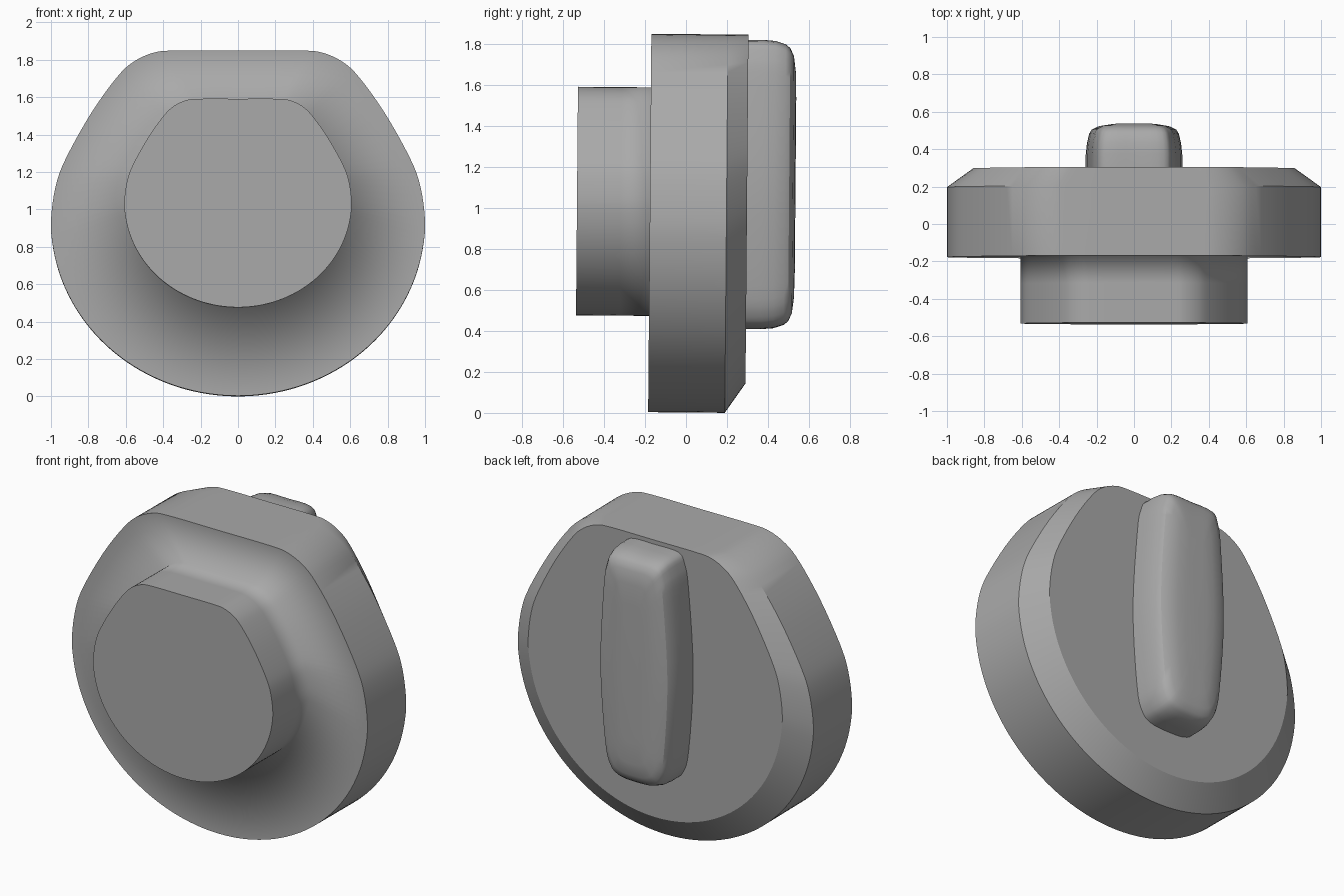
import bpy, bmesh, math
from mathutils import Matrix, Vector

cube = bpy.data.objects.get("Cube")
if cube:
    bpy.data.objects.remove(cube, do_unlink=True)

grey = bpy.data.materials.new("plain grey")
grey.use_nodes = True
COLOUR = (0.4, 0.4, 0.4, 1)
grey.diffuse_color = COLOUR
grey.node_tree.nodes["Principled BSDF"].inputs["Base Color"].default_value = COLOUR

PIVOT = Vector((0, 0, 0.92))
TILT = (Matrix.Translation(PIVOT + Vector((0, 0, 0.002)))
        @ Matrix.Rotation(-0.0085, 4, "X") @ Matrix.Translation(-PIVOT))


def mirrored(half):
    """Close a right-hand half outline whose ends lie on x = 0."""
    return half + [(-x, z) for x, z in reversed(half[1:-1])]


def smooth_loop(points, steps=4):
    """Round a closed outline with a Catmull-Rom spline."""
    pts = [Vector(p) for p in points]
    n, out = len(pts), []
    for i in range(n):
        a, b, c, d = (pts[(i + k) % n] for k in (-1, 0, 1, 2))
        for s in range(steps):
            t = s / steps
            out.append(0.5 * (2 * b + (c - a) * t + (2 * a - 5 * b + 4 * c - d) * t * t
                              + (3 * b - a - 3 * c + d) * t ** 3))
    return out


def loft(name, outline, layers, anchor, blend=None):
    """Stack scaled outlines along y; layers are (y, x scale, z scale, z shift)."""
    bm = bmesh.new()
    rings = [[bm.verts.new((p.x * sx, y, anchor + (p.y - anchor) * sz + dz)) for p in outline]
             for y, sx, sz, dz in layers]
    for lower, upper in zip(rings, rings[1:]):
        for i in range(len(outline)):
            j = (i + 1) % len(outline)
            bm.faces.new((lower[i], lower[j], upper[j], upper[i]))
    bm.faces.new(rings[0])
    bm.faces.new(rings[-1])
    bmesh.ops.recalc_face_normals(bm, faces=bm.faces)
    # crisp edges everywhere except on the softly blended ring
    soft = set(rings[blend]) if blend is not None else set()
    for face in bm.faces:
        face.smooth = True
    for edge in bm.edges:
        on_blend = all(v in soft for v in edge.verts)
        edge.smooth = on_blend or edge.calc_face_angle(0) < math.radians(32)
    bm.transform(TILT)
    mesh = bpy.data.meshes.new(name)
    bm.to_mesh(mesh)
    bm.free()
    mesh.materials.append(grey)
    obj = bpy.data.objects.new(name, mesh)
    bpy.context.collection.objects.link(obj)
    return obj


# Dial outline: half ellipse below, flat-topped curve above
lower = [(math.sin(a), 0.935 - 0.935 * math.cos(a))
         for a in (math.pi / 2 * k / 10 for k in range(11))]
upper = [(0.975, 1.12), (0.92, 1.27), (0.786, 1.51), (0.65, 1.70), (0.56, 1.785),
         (0.45, 1.835), (0.33, 1.846), (0, 1.846)]
dial_outline = smooth_loop(mirrored(lower + upper))

# Front boss, plate, rim and rear chamfer
loft("dial_body", dial_outline, [
    (-0.533, 0.608, 0.604, 0.47),
    (-0.32, 0.608, 0.604, 0.47),
    (-0.177, 0.608, 0.604, 0.47),
    (-0.177, 1, 1, 0),
    (0.197, 1, 1, 0),
    (0.297, 0.86, 0.922, 0.144),
], anchor=0, blend=2)

# Rounded grip on the back
grip_half = [(0, 0.41), (0.12, 0.42), (0.185, 0.47), (0.225, 0.62), (0.258, 1.1),
             (0.23, 1.6), (0.205, 1.75), (0.16, 1.815), (0, 1.82)]
loft("grip", smooth_loop(mirrored(grip_half)), [
    (0.28, 1, 1, 0),
    (0.37, 1, 1, 0),
    (0.43, 0.975, 0.993, 0),
    (0.48, 0.93, 0.97, 0),
    (0.502, 0.88, 0.945, 0),
    (0.52, 0.74, 0.89, 0),
    (0.53, 0.5, 0.78, 0),
    (0.533, 0.3, 0.6, 0),
], anchor=1.115)
